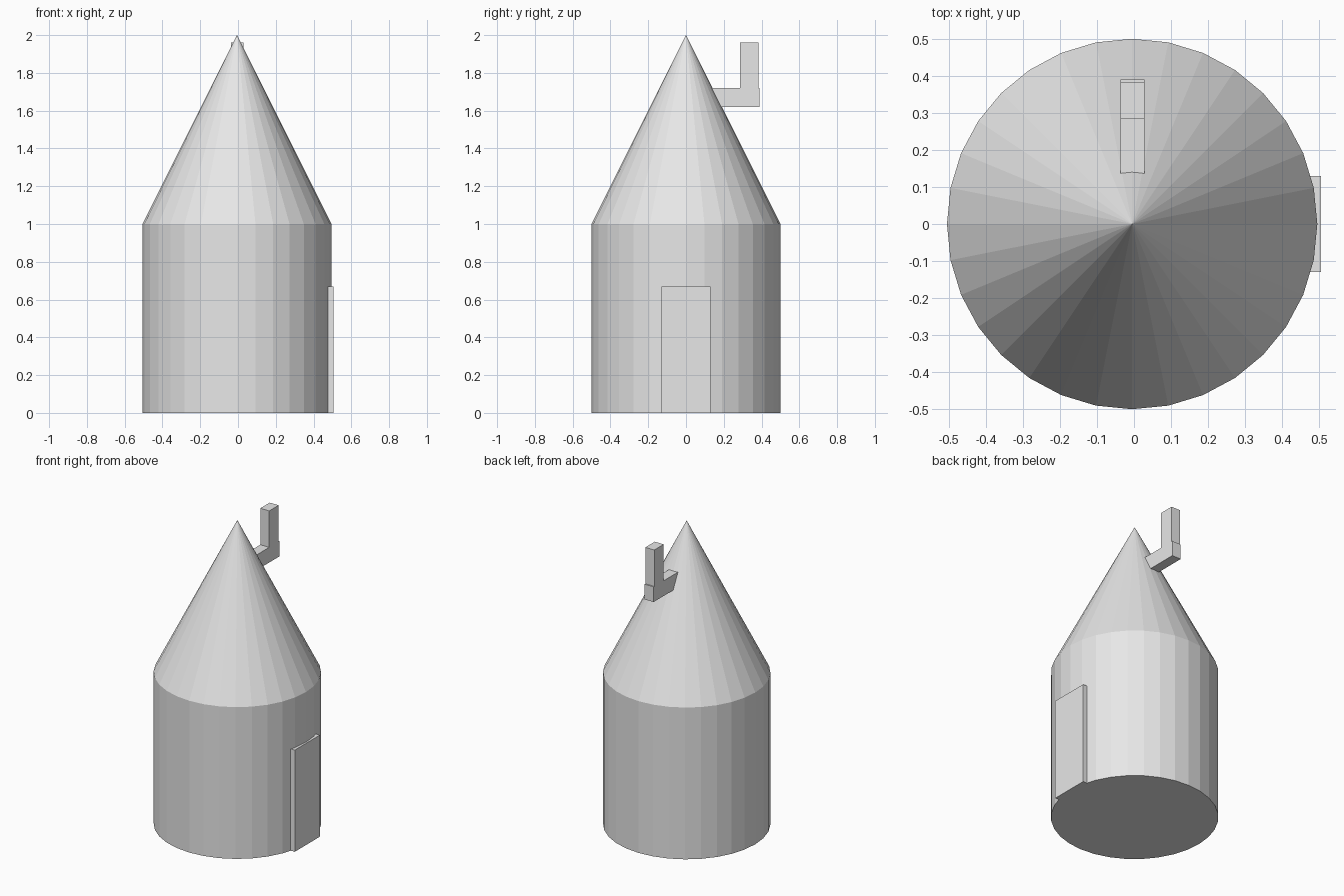
import bpy

cube = bpy.data.objects.get("Cube")
if cube:
    bpy.data.objects.remove(cube, do_unlink=True)

grey = bpy.data.materials.new("light_grey")
grey.use_nodes = True
colour = (0.8, 0.8, 0.8, 1)
grey.diffuse_color = colour
grey.node_tree.nodes["Principled BSDF"].inputs["Base Color"].default_value = colour

CX = -0.005      # axis of the round tower
RADIUS = 0.5
SIDES = 32


def finish(name):
    obj = bpy.context.object
    obj.name = name
    obj.data.name = name
    obj.data.materials.append(grey)
    return obj


def box(name, low, high):
    """Axis-aligned box between two corners."""
    centre = [(a + b) / 2 for a, b in zip(low, high)]
    bpy.ops.mesh.primitive_cube_add(size=1, location=centre)
    obj = finish(name)
    size = [b - a for a, b in zip(low, high)]
    for v in obj.data.vertices:
        v.co = [c * s for c, s in zip(v.co, size)]
    return obj


# Round wall
bpy.ops.mesh.primitive_cylinder_add(vertices=SIDES, radius=RADIUS, depth=1,
                                    location=(CX, 0, 0.5))
finish("tower_wall")

# Conical roof
bpy.ops.mesh.primitive_cone_add(vertices=SIDES, radius1=RADIUS, radius2=0,
                                depth=1, location=(CX, 0, 1.5))
finish("roof")

# Door slab on the left side
box("door", (0.465, -0.13, 0), (0.505, 0.13, 0.67))

# Elbow chimney at the back of the roof
left, right = CX + 0.033, CX - 0.032
box("chimney_arm", (right, 0.1, 1.62), (left, 0.39, 1.72))
box("chimney_stack", (right, 0.285, 1.72), (left, 0.383, 1.96))
